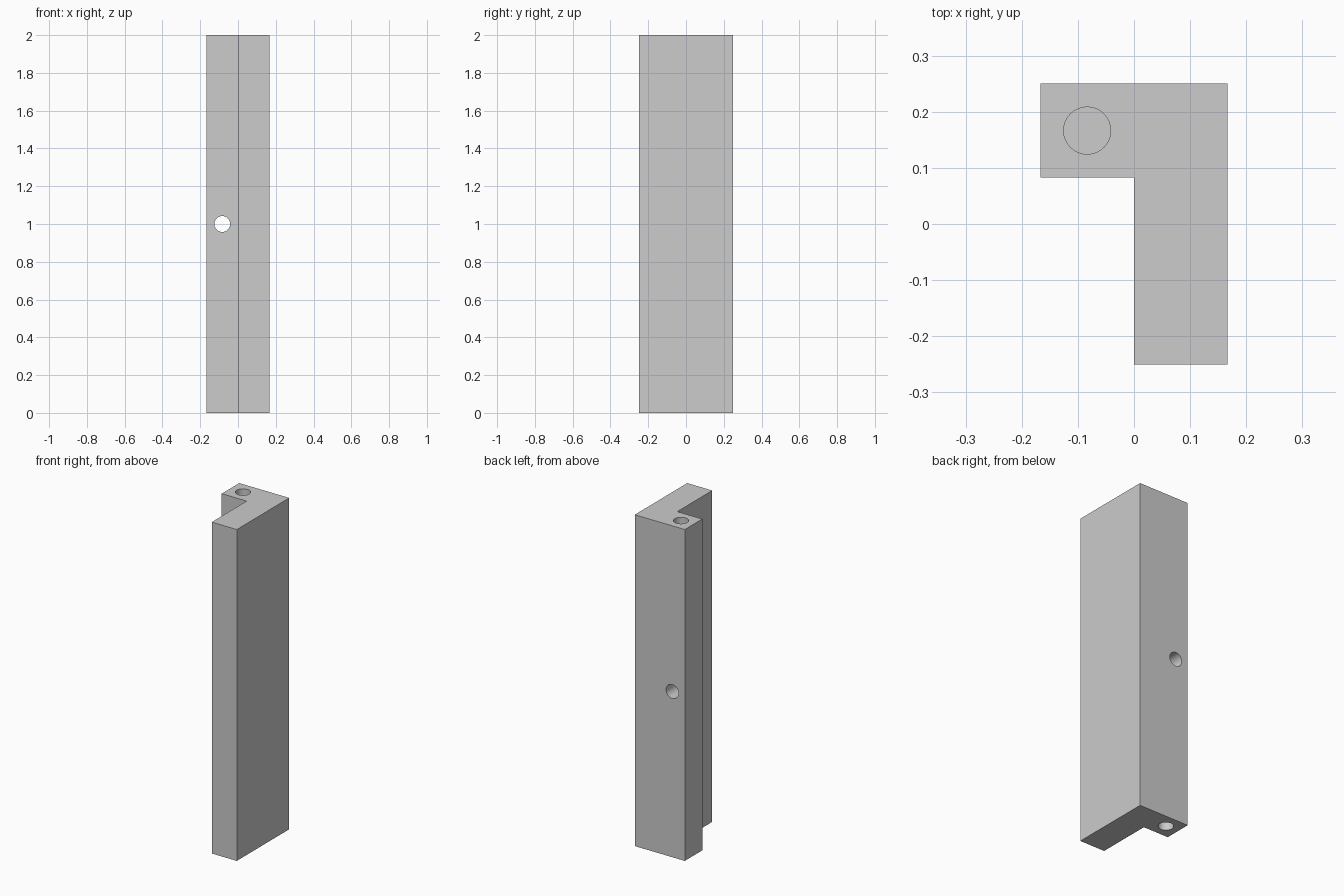
import bpy
import bmesh
import math

cube = bpy.data.objects.get("Cube")
if cube:
    bpy.data.objects.remove(cube, do_unlink=True)

HEIGHT = 2.0
HALF_W, HALF_D, WALL = 0.167, 0.25, 0.167
HOLE_X, HOLE_Y = -HALF_W / 2, HALF_D - WALL / 2
HOLE_R = 0.042
BLIND_DEPTH = 0.33

grey = bpy.data.materials.new("plain_grey")
grey.use_nodes = True
colour = (0.604, 0.604, 0.604, 1)
grey.diffuse_color = colour
grey.node_tree.nodes["Principled BSDF"].inputs["Base Color"].default_value = colour


def add_object(name, bm):
    bmesh.ops.recalc_face_normals(bm, faces=bm.faces)
    mesh = bpy.data.meshes.new(name)
    bm.to_mesh(mesh)
    bm.free()
    mesh.materials.append(grey)
    obj = bpy.data.objects.new(name, mesh)
    bpy.context.collection.objects.link(obj)
    return obj


def drill(target, name, location, depth, tilt=0.0):
    """Cut a round hole centred on location."""
    bm = bmesh.new()
    bmesh.ops.create_cone(bm, cap_ends=True, segments=32, radius1=HOLE_R,
                          radius2=HOLE_R, depth=depth)
    cutter = add_object(name, bm)
    cutter.location = location
    cutter.rotation_euler.x = tilt
    bpy.context.view_layer.update()
    mod = target.modifiers.new(name, 'BOOLEAN')
    mod.operation = 'DIFFERENCE'
    mod.solver = 'EXACT'
    mod.object = cutter
    bpy.context.view_layer.objects.active = target
    bpy.ops.object.modifier_apply(modifier=name)
    bpy.data.objects.remove(cutter, do_unlink=True)


# L-shaped bar, extruded from its footprint
outline = [(-HALF_W, HALF_D), (-HALF_W, HALF_D - WALL), (0, HALF_D - WALL),
           (0, -HALF_D), (HALF_W, -HALF_D), (HALF_W, HALF_D)]
bm = bmesh.new()
base = bm.faces.new([bm.verts.new((x, y, 0)) for x, y in outline])
top = bmesh.ops.extrude_face_region(bm, geom=[base])["geom"]
bmesh.ops.translate(bm, vec=(0, 0, HEIGHT),
                    verts=[v for v in top if isinstance(v, bmesh.types.BMVert)])
bar = add_object("angle_bar", bm)

# Blind holes in both ends, and a through hole in the short flange
for name, z in (("top_hole", HEIGHT), ("bottom_hole", 0)):
    drill(bar, name, (HOLE_X, HOLE_Y, z), BLIND_DEPTH * 2)
drill(bar, "cross_hole", (HOLE_X, HOLE_Y, HEIGHT / 2), WALL * 2, math.pi / 2)

# Smooth hole walls with crisp rims
bpy.ops.object.select_all(action='DESELECT')
bar.select_set(True)
bpy.context.view_layer.objects.active = bar
bpy.ops.object.shade_smooth_by_angle(angle=math.radians(30))
